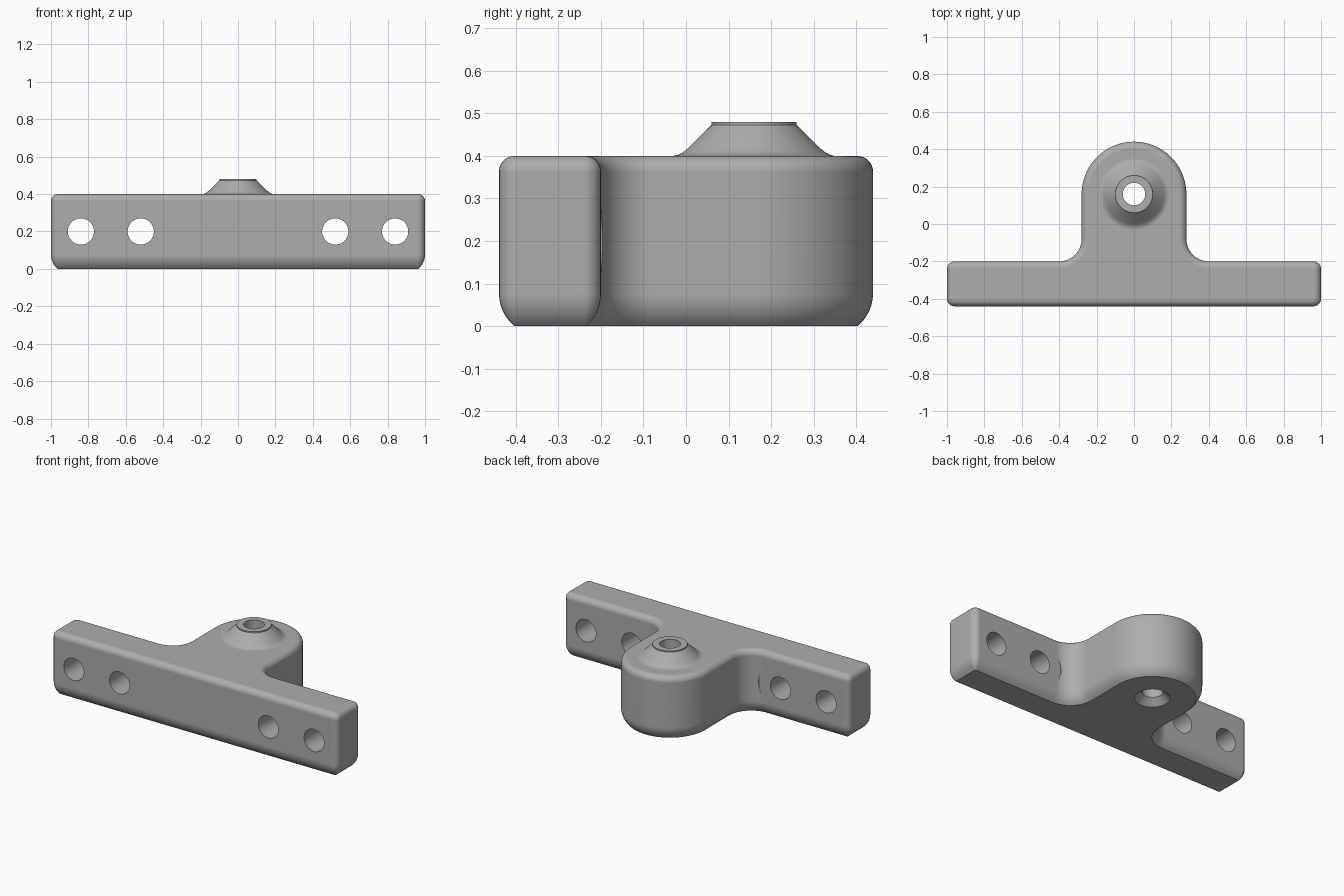
import bpy, bmesh
from math import sin, cos, pi, radians
from mathutils import Matrix

if "Cube" in bpy.data.objects:
    bpy.data.objects.remove(bpy.data.objects["Cube"])

grey = bpy.data.materials.new("plain grey")
grey.use_nodes = True
grey.diffuse_color = (0.42, 0.42, 0.42, 1)
grey.node_tree.nodes["Principled BSDF"].inputs["Base Color"].default_value = (0.42, 0.42, 0.42, 1)

BOSS_Y, HEIGHT = 0.16, 0.4


def arc(cx, cy, r, start, end, steps):
    angles = [radians(start + (end - start) * i / steps) for i in range(steps + 1)]
    return [(cx + r * cos(a), cy + r * sin(a)) for a in angles]


def loft(name, rings):
    """Skin a stack of equal-length rings and cap both ends."""
    bm = bmesh.new()
    loops = [[bm.verts.new(p) for p in ring] for ring in rings]
    n = len(loops[0])
    for a, b in zip(loops, loops[1:]):
        for i in range(n):
            j = (i + 1) % n
            bm.faces.new((a[i], a[j], b[j], b[i]))
    bm.faces.new(loops[0][::-1])
    bm.faces.new(loops[-1])
    bmesh.ops.recalc_face_normals(bm, faces=bm.faces)
    mesh = bpy.data.meshes.new(name)
    bm.to_mesh(mesh)
    bm.free()
    mesh.materials.append(grey)
    obj = bpy.data.objects.new(name, mesh)
    bpy.context.collection.objects.link(obj)
    return obj


def lathe(name, profile, matrix, sides=64):
    """Turn (radius, height) pairs around the z axis."""
    obj = loft(name, [[(r * cos(2 * pi * i / sides), r * sin(2 * pi * i / sides), z)
                       for i in range(sides)] for r, z in profile])
    obj.data.transform(matrix)
    return obj


def combine(target, tool, operation):
    mod = target.modifiers.new(operation, 'BOOLEAN')
    mod.operation, mod.object, mod.solver = operation, tool, 'EXACT'
    bpy.context.view_layer.objects.active = target
    bpy.ops.object.modifier_apply(modifier=mod.name)
    bpy.data.objects.remove(tool)


def outline(d):
    """T-shaped plan, drawn in by d: bar, hollow fillets and round boss."""
    r = 0.04 - d
    half = arc(0.96, -0.40, r, -90, 0, 6) + arc(0.96, -0.24, r, 0, 90, 6)
    half += arc(0.40, -0.08, 0.12 + d, 270, 180, 14)
    half += arc(0, BOSS_Y, 0.28 - d, 0, 90, 24)
    return half + [(-x, y) for x, y in half[-2::-1]]


# Body: shallow cut-off round below, full round above
edge = []
for i in range(7):
    a = radians(50 * (1 - i / 6))
    edge.append((0.1 * (1 - cos(a)), 0.1 * (sin(radians(50)) - sin(a))))
for i in range(8):
    a = radians(90 * i / 7)
    edge.append((0.037 * (1 - cos(a)), HEIGHT - 0.037 * (1 - sin(a))))
body = loft("mounting_bracket", [[(x, y, z) for x, y in outline(d)] for d, z in edge])

# Conical collar on the boss, flared at its foot
at_boss = Matrix.Translation((0, BOSS_Y, 0))
collar = lathe("collar", [(0.19, 0.38), (0.19, 0.4), (0.178, 0.403), (0.168, 0.408),
                          (0.158, 0.416), (0.1, 0.473), (0.1, 0.48)], at_boss)
combine(body, collar, 'UNION')

# Pivot hole with a countersunk mouth underneath
pivot = lathe("pivot_cutter", [(0.1, -0.1), (0.1, 0), (0.06, 0.04), (0.06, 0.6)], at_boss)
combine(body, pivot, 'DIFFERENCE')

# Screw holes through the bar, with head clearance grazing the fillets
for side in (-1, 1):
    for x in (0.52, 0.84):
        place = Matrix.Translation((side * x, 0, 0.2)) @ Matrix.Rotation(-pi / 2, 4, 'X')
        profile = [(0.07, -0.6), (0.07, -0.1995)]
        if x < 0.6:
            profile += [(0.15, -0.1995), (0.15, -0.12)]
        else:
            profile += [(0.07, 0)]
        combine(body, lathe("screw_cutter", profile, place, 48), 'DIFFERENCE')

# Smooth shading with crisp edges and level flats
bpy.ops.object.select_all(action='DESELECT')
body.select_set(True)
bpy.context.view_layer.objects.active = body
bpy.ops.object.shade_smooth_by_angle(angle=radians(30))
weighted = body.modifiers.new("level flats", 'WEIGHTED_NORMAL')
weighted.keep_sharp = True
